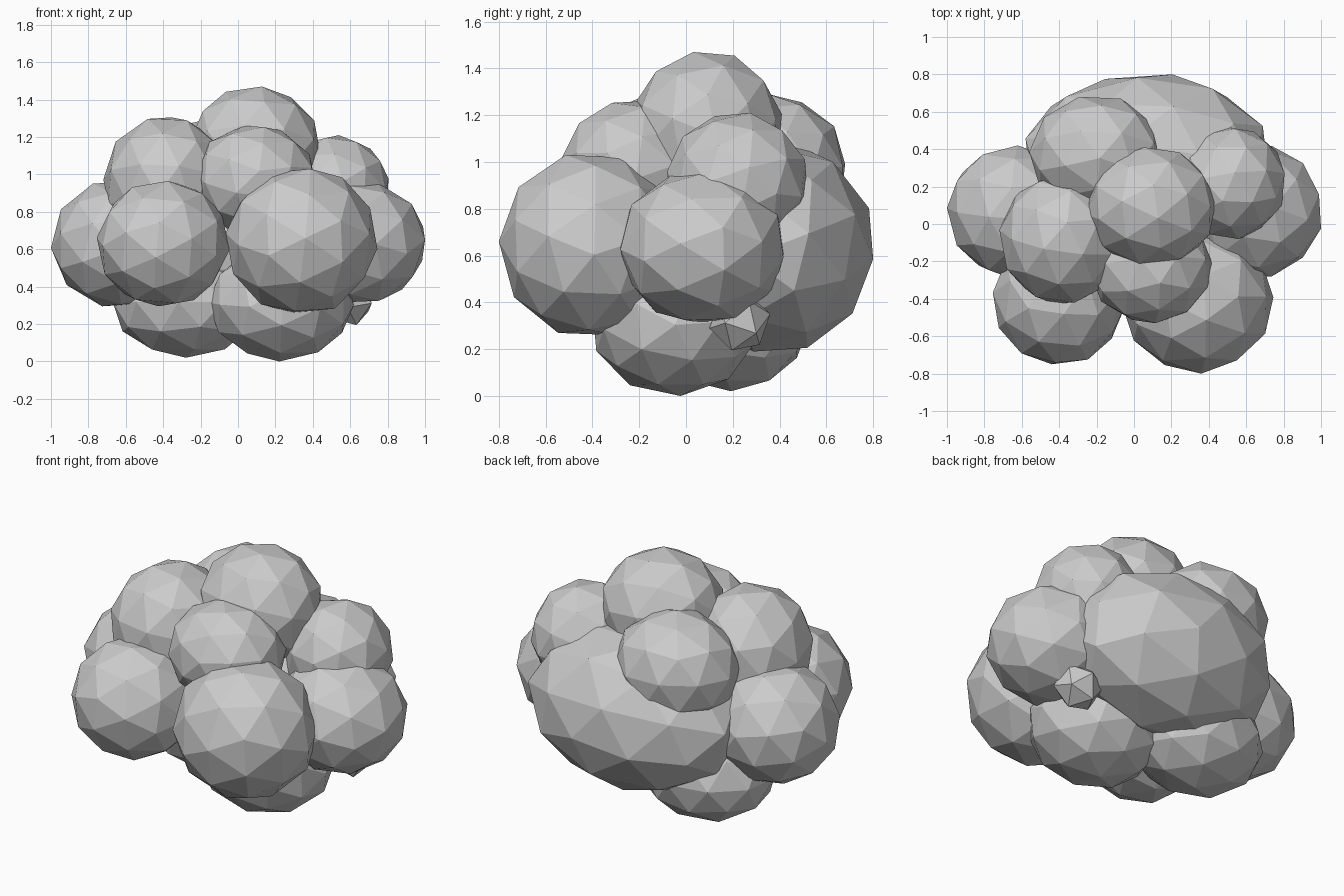
import bpy, random
from mathutils import Euler, Vector

if "Cube" in bpy.data.objects:
    bpy.data.objects.remove(bpy.data.objects["Cube"])

random.seed(7)

def lump(name, centre, radii, subdiv=2):
    """Faceted ball, randomly turned, then fitted to exact half-sizes."""
    bpy.ops.mesh.primitive_ico_sphere_add(subdivisions=subdiv, radius=1)
    ob = bpy.context.object
    ob.name = name
    rot = Euler([random.uniform(0, 6.28) for _ in range(3)]).to_matrix()
    pts = [rot @ v.co for v in ob.data.vertices]
    size = [max(abs(p[i]) for p in pts) for i in range(3)]
    for v, p in zip(ob.data.vertices, pts):
        v.co = Vector([p[i] / size[i] * radii[i] for i in range(3)])
    ob.location = centre
    return ob

# Middle ring of lumps
lump("front_right_lump", (0.34, -0.41, 0.645), (0.405, 0.39, 0.385))
lump("front_left_lump", (-0.40, -0.40, 0.63), (0.355, 0.35, 0.335))
lump("left_lump", (-0.64, 0.065, 0.63), (0.36, 0.355, 0.335))
lump("right_lump", (0.64, 0.07, 0.635), (0.36, 0.35, 0.32))
lump("back_lump", (0.07, 0.36, 0.64), (0.65, 0.44, 0.45))

# Upper lumps
lump("top_lump", (0.09, 0.09, 1.14), (0.35, 0.32, 0.33))
lump("upper_front_lump", (0.09, -0.23, 0.97), (0.33, 0.30, 0.29))
lump("upper_left_lump", (-0.38, -0.08, 0.96), (0.34, 0.345, 0.345))
lump("upper_back_lump", (-0.20, 0.37, 0.97), (0.36, 0.31, 0.32))
lump("upper_right_lump", (0.52, 0.22, 0.91), (0.285, 0.30, 0.30))

# Base lumps
lump("base_left_lump", (-0.28, 0.19, 0.32), (0.39, 0.34, 0.30))
lump("base_right_lump", (0.23, -0.05, 0.31), (0.39, 0.35, 0.31))
lump("small_lump", (0.59, 0.23, 0.32), (0.125, 0.13, 0.125), 1)
